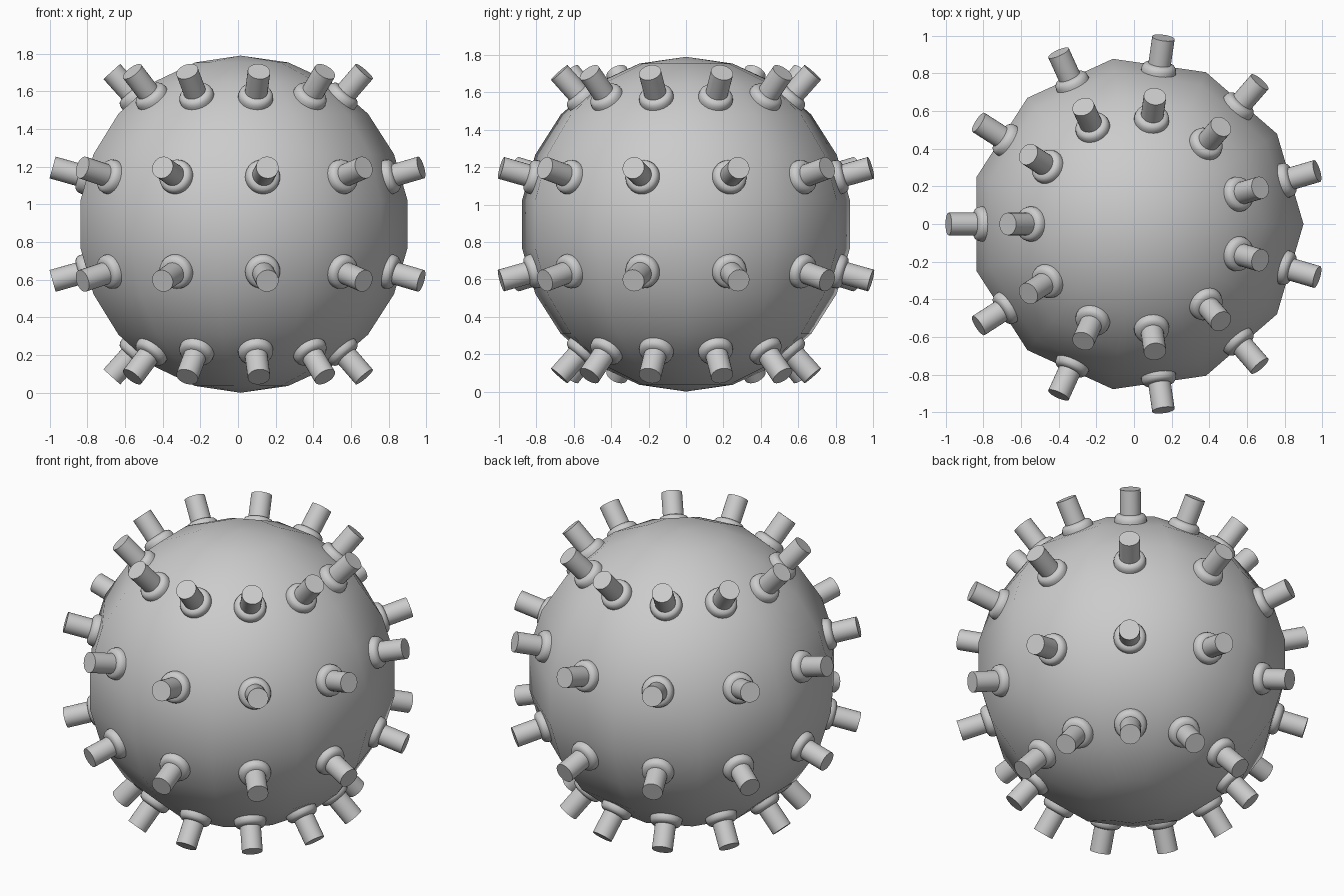
import bpy, bmesh, math
from mathutils import Vector, Matrix

if "Cube" in bpy.data.objects:
    bpy.data.objects.remove(bpy.data.objects["Cube"])

N = 11                      # segments and rings of the ball
R = 0.895
CENTRE = Vector((0.014, 0, R))
STEP = math.pi / N


def make_object(name, bm):
    me = bpy.data.meshes.new(name)
    bm.to_mesh(me)
    bm.free()
    ob = bpy.data.objects.new(name, me)
    bpy.context.collection.objects.link(ob)
    return ob


# low-poly, smooth-shaded ball with a vertex on +x
bm = bmesh.new()
rings = []
for i in range(1, N):
    c = i * STEP
    rings.append([bm.verts.new((R * math.sin(c) * math.cos(2 * j * STEP),
                                R * math.sin(c) * math.sin(2 * j * STEP),
                                R * math.cos(c))) for j in range(N)])
top, bottom = bm.verts.new((0, 0, R)), bm.verts.new((0, 0, -R))
for j in range(N):
    k = (j + 1) % N
    bm.faces.new((top, rings[0][j], rings[0][k]))
    bm.faces.new((bottom, rings[-1][k], rings[-1][j]))
    for a, b in zip(rings, rings[1:]):
        bm.faces.new((a[j], b[j], b[k], a[k]))
for f in bm.faces:
    f.smooth = True
ball = make_object("ball", bm)
ball.location = CENTRE

# stud: rounded collar and plain peg, lathed around local z
PROFILE = [(0.093, -0.02), (0.093, 0.012), (0.089, 0.028), (0.08, 0.039),
           (0.068, 0.044), (0.06, 0.046), (0.06, 0.19)]
SIDES = 28
bm = bmesh.new()
loops = [[bm.verts.new((r * math.cos(2 * math.pi * s / SIDES),
                        r * math.sin(2 * math.pi * s / SIDES), z))
          for s in range(SIDES)] for r, z in PROFILE]
for a, b in zip(loops, loops[1:]):
    for s in range(SIDES):
        t = (s + 1) % SIDES
        bm.faces.new((a[s], a[t], b[t], b[s]))
bm.faces.new(loops[-1])
for f in bm.faces:
    f.smooth = True
for e in bm.edges:
    if all(v.co.z > 0.18 for v in e.verts) or all(abs(v.co.z - 0.046) < 1e-4 for v in e.verts):
        e.smooth = False
stud_mesh = bpy.data.meshes.new("stud")
bm.to_mesh(stud_mesh)
bm.free()

# one stud on each face of four bands
squash = math.cos(STEP)     # faces sit inside the round ring
mid = R * math.cos(STEP / 2)
for band in (-3, -1, 1, 3):
    el = band * STEP
    for j in range(N):
        az = (2 * j + 1) * STEP
        out = Vector((math.cos(az), math.sin(az), 0))
        pos = out * mid * squash * math.cos(el) + Vector((0, 0, mid * math.sin(el)))
        normal = out * math.cos(el) + Vector((0, 0, squash * math.sin(el)))
        ob = bpy.data.objects.new("stud", stud_mesh)
        bpy.context.collection.objects.link(ob)
        ob.matrix_world = (Matrix.Translation(CENTRE + pos)
                           @ normal.to_track_quat('Z', 'Y').to_matrix().to_4x4())
